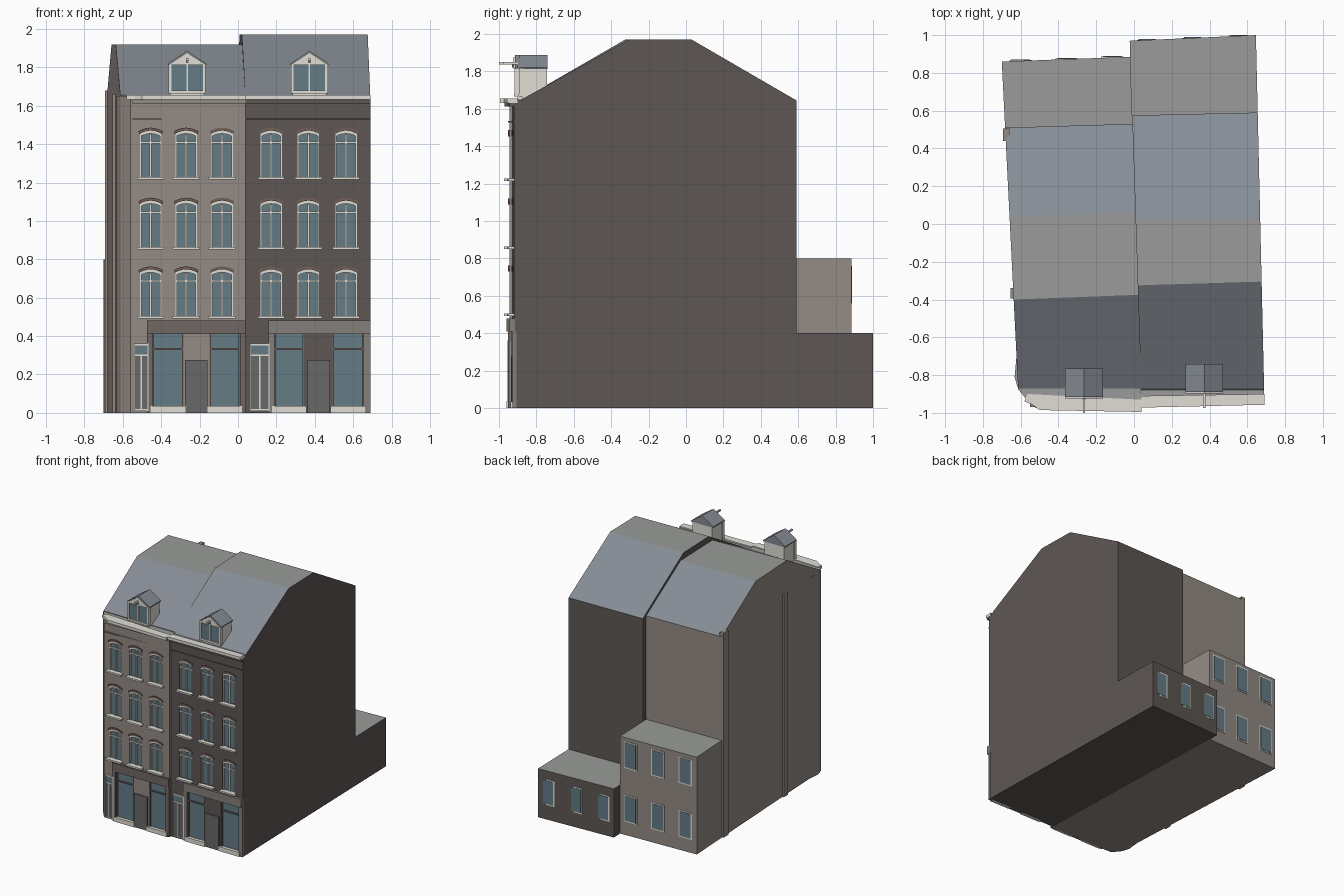
import bpy, bmesh, math
from mathutils import Vector

if "Cube" in bpy.data.objects:
    bpy.data.objects.remove(bpy.data.objects["Cube"])

COL = dict(light=(0.30, 0.26, 0.235), dark=(0.11, 0.095, 0.09), cream=(0.75, 0.73, 0.67),
           glass=(0.13, 0.20, 0.24), slate=(0.24, 0.265, 0.30), flat=(0.32, 0.33, 0.32),
           brown=(0.16, 0.135, 0.125), taupe=(0.23, 0.21, 0.195), door=(0.14, 0.14, 0.14),
           arch=(0.17, 0.11, 0.095))
MATS = {}
for k, c in COL.items():
    MATS[k] = bpy.data.materials.new(k)
    MATS[k].diffuse_color = (*c, 1)
parts = {}


def loft(name, A, B, mat):
    """Solid between two matching polygons, gathered into the named part."""
    bm, _ = parts.setdefault(name, (bmesh.new(), mat))
    a = [bm.verts.new(p) for p in A]
    b = [bm.verts.new(p) for p in B]
    n = len(a)
    fs = [bm.faces.new(a), bm.faces.new(b[::-1])]
    fs += [bm.faces.new((a[i], b[i], b[(i + 1) % n], a[(i + 1) % n])) for i in range(n)]
    bmesh.ops.recalc_face_normals(bm, faces=fs)


def prism(name, pts, z0, z1, mat):
    loft(name, [(x, y, z0) for x, y in pts], [(x, y, z1) for x, y in pts], mat)


def plate(name, pts, y0, y1, mat):
    loft(name, [(x, y0, z) for x, z in pts], [(x, y1, z) for x, z in pts], mat)


def box(name, x0, x1, y0, y1, z0, z1, mat):
    prism(name, [(x0, y0), (x1, y0), (x1, y1), (x0, y1)], z0, z1, mat)


def finish(name):
    bm, mat = parts[name]
    names = mat if isinstance(mat, tuple) else (mat,)
    me = bpy.data.meshes.new(name)
    for m in names:
        me.materials.append(MATS[m])
    if len(names) == 3:                      # wall, slope, flat top
        bm.normal_update()
        for f in bm.faces:
            f.material_index = 2 if f.normal.z > 0.95 else 1 if f.normal.z > 0.3 else 0
    bm.to_mesh(me)
    bm.free()
    ob = bpy.data.objects.new(name, me)
    bpy.context.collection.objects.link(ob)
    return ob


# Slanting side walls and facade line
def xl(y): return -0.622 - 0.05 * (y + 0.7)
def xm(y): return 0.04 - 0.033 * (y + 0.93)
def xr(y): return 0.69 - 0.0232 * (y + 0.92)
def yf(x): return -0.945 if x < 0.04 else -0.93 + 0.015 * (x - 0.04)


# Main walls, rear extensions and roofs
LM, RM = ('light', 'slate', 'flat'), ('dark', 'slate', 'flat')
prism('left_walls', [(0.04, -0.945), (-0.56, -0.94), (-0.613, -0.875), (-0.632, -0.81), (-0.622, -0.70),
                     (xl(0.51), 0.51), (xm(0.53), 0.53)], 0, 1.65, LM)
prism('right_walls', [(0.04, -0.93), (0.69, -0.92), (xr(0.59), 0.59), (xm(0.575), 0.575)], 0, 1.645, RM)
prism('left_extension', [(xl(0.5), 0.5), (xl(0.86), 0.86), (xm(0.885), 0.885), (xm(0.5), 0.5)], 0, 0.80, LM)
prism('right_extension', [(xm(0.56), 0.56), (xm(0.97), 0.97), (xr(1.0), 1.0), (xr(0.56), 0.56)], 0, 0.40, RM)
zl, zr = (1.64, 1.655, 1.92, 1.92, 1.65), (1.62, 1.655, 1.97, 1.97, 1.645)
loft('left_roof', [(xl(y), y, z) for y, z in zip((-0.87, -0.87, -0.40, 0.035, 0.51), zl)],
     [(xm(y), y, z) for y, z in zip((-0.87, -0.87, -0.375, 0.06, 0.53), zl)], LM)
loft('right_roof', [(xm(y), y, z) for y, z in zip((-0.90, -0.87, -0.325, 0.02, 0.575), zr)],
     [(xr(y), y, z) for y, z in zip((-0.90, -0.87, -0.305, 0.03, 0.59), zr)], RM)
# Side wall piers
box('side_piers', -0.653, -0.62, -0.395, -0.34, 0, 1.66, 'light')
box('side_piers', -0.694, -0.66, 0.44, 0.505, 0, 1.68, 'light')

# Cornices, fascia bands and string courses
prism('cornice', [(0.04, -0.995), (-0.50, -0.985), (-0.54, -0.955), (-0.58, -0.94), (-0.565, -0.90),
                  (0.04, -0.93)], 1.632, 1.655, 'cream')
prism('cornice', [(0.04, -0.972), (0.69, -0.957), (0.69, -0.90), (0.04, -0.91)], 1.632, 1.655, 'cream')
for side, x0, x1, m in (('left', -0.55, 0.04, 'light'), ('right', 0.0401, 0.69, 'dark')):
    for z0, z1, d in ((1.612, 1.632, 0.025), (1.528, 1.536, 0.008)):
        prism(side + '_bands', [(x0, yf(x0) - d), (x1, yf(x1) - d), (x1, yf(x1) + 0.01), (x0, yf(x0) + 0.01)],
              z0, z1, m)


def arc(x, w, zs, rise, n=8):
    """Shallow arc from right to left."""
    return [(x + w * math.cos(math.pi * i / n), zs + rise * (1 - math.cos(math.pi * i / n) ** 2))
            for i in range(n + 1)]


# Upper windows with arched heads
def window(side, x, z):
    y, w, zs = yf(x), 0.056, z + 0.225
    opening = [(x - w, z), (x + w, z)] + arc(x, w, zs, 0.018)
    plate(side + '_cutter', opening, y - 0.03, y + 0.022, 'light' if side == 'left' else 'dark')
    plate('window_glass', opening, y + 0.015, y + 0.03, 'glass')
    plate('window_frames', arc(x, w, zs, 0.018) + arc(x, w, zs - 0.014, 0.016)[::-1], y + 0.002, y + 0.018, 'cream')
    plate('brick_arches', arc(x, w + 0.008, zs + 0.014, 0.019) + arc(x, w + 0.004, zs, 0.018)[::-1],
          y - 0.006, y + 0.005, 'arch')
    for a, b in ((-w, -w + 0.007), (-0.005, 0.005), (w - 0.007, w)):
        box('window_frames', x + a, x + b, y + 0.005, y + 0.018, z, zs, 'cream')
    box('window_frames', x - w, x + w, y + 0.004, y + 0.018, z + 0.176, z + 0.186, 'cream')
    box('window_sills', x - 0.07, x + 0.07, y - 0.028, y + 0.018, z - 0.013, z, 'cream')


for z in (0.505, 0.863, 1.228):
    for x in (-0.455, -0.27, -0.083):
        window('left', x, z)
    for x in (0.173, 0.367, 0.563):
        window('right', x, z)


# Ground floor: shop windows, shop door, house door
def shopfront(side, panes, shop, house, beam, beam_mat, pier_mat):
    wall = 'light' if side == 'left' else 'dark'
    for x0, x1 in panes:
        y = yf(x0)
        box(side + '_cutter', x0, x1, y - 0.03, y + 0.022, 0.035, 0.41, wall)
        box('shop_glass', x0, x1, y + 0.012, y + 0.03, 0.035, 0.41, 'glass')
        box('shop_frames', x0, x1, y + 0.003, y + 0.016, 0.328, 0.338, pier_mat)
        for a in (x0, x1 - 0.008):
            box('shop_frames', a, a + 0.008, y + 0.003, y + 0.016, 0.035, 0.41, pier_mat)
        box('shop_plinths', x0 - 0.012, x1 + 0.012, y - 0.014, y + 0.015, 0, 0.036, 'cream')
    x0, x1 = shop
    box(side + '_shop_door', x0, x1, yf(x0) - 0.008, yf(x0) + 0.02, 0, 0.275, 'door')
    x0, x1 = beam
    box(side + '_shop_beam', x0, x1, yf(x0) - 0.016, yf(x0) + 0.015, 0.41, 0.48, beam_mat)
    for a, b in ((x0, panes[0][0]), (panes[1][1], x1)):
        box(side + '_shop_piers', a, b, yf(a) - 0.008, yf(a) + 0.015, 0.0, 0.41, pier_mat)
    x0, x1 = house
    y, c = yf(x0), (x0 + x1) / 2
    box('house_doors', x0, x1, y - 0.004, y + 0.03, 0.01, 0.30, 'door')
    box('house_door_lights', x0, x1, y - 0.004, y + 0.03, 0.305, 0.355, 'glass')
    for a, b in ((x0, x0 + 0.007), (c - 0.004, c + 0.004), (x1 - 0.007, x1)):
        box('house_door_frames', a, b, y - 0.01, y + 0.03, 0.01, 0.30 if a > x0 and b < x1 else 0.36, 'cream')
    for z in (0.01, 0.296, 0.352):
        box('house_door_frames', x0, x1, y - 0.01, y + 0.03, z, z + 0.009, 'cream')


shopfront('left', ((-0.445, -0.285), (-0.148, 0.01)), (-0.277, -0.16), (-0.543, -0.465), (-0.473, 0.04),
          'brown', 'brown')
shopfront('right', ((0.19, 0.345), (0.493, 0.655)), (0.362, 0.478), (0.062, 0.165), (0.1601, 0.69),
          'taupe', 'taupe')

# Dormers with pediment and hoist beam
for c, y in ((-0.265, -0.915), (0.372, -0.89)):
    box('dormer_bodies', c - 0.088, c + 0.088, y + 0.012, y + 0.148, 1.645, 1.82, 'cream')
    box('dormer_glass', c - 0.082, c + 0.082, y + 0.004, y + 0.02, 1.68, 1.812, 'glass')
    for a, b in ((-0.096, -0.082), (-0.004, 0.004), (0.082, 0.096)):
        box('dormer_frames', c + a, c + b, y - 0.003, y + 0.02, 1.67, 1.815, 'cream')
    box('dormer_frames', c - 0.096, c + 0.096, y - 0.005, y + 0.02, 1.665, 1.68, 'cream')
    plate('dormer_pediments', [(c - 0.1, 1.812), (c + 0.1, 1.812), (c, 1.878)], y - 0.008, y + 0.02, 'cream')
    plate('dormer_roofs', [(c - 0.1, 1.812), (c + 0.1, 1.812), (c + 0.1, 1.82), (c, 1.887), (c - 0.1, 1.82)],
          y, y + 0.15, 'slate')
    box('hoist_beams', c - 0.006, c + 0.006, y - 0.085, y, 1.836, 1.85, 'cream')
    box('hoist_hooks', c - 0.007, c + 0.007, y - 0.014, y, 1.822, 1.836, 'door')


# Rear windows on the extensions
def rear_window(x, y, w, z0, z1):
    box('rear_frames', x - w, x + w, y - 0.03, y + 0.004, z0, z1, 'cream')
    box('rear_glass', x - w + 0.01, x + w - 0.01, y - 0.03, y + 0.007, z0 + 0.01, z1 - 0.01, 'glass')


for x in (0.07, 0.31, 0.555):
    rear_window(x, 0.97 + 0.03 * (x + 0.024) / 0.67 - 0.003, 0.055, 0.12, 0.33)
for x in (-0.6, -0.355, -0.115):
    for z in (0.11, 0.55):
        rear_window(x, 0.86 + 0.025 * (x + 0.70) / 0.68, 0.06, z, z + 0.22)

# Make the objects, then cut the window recesses
obs = {n: finish(n) for n in list(parts)}
for side in ('left', 'right'):
    cutter, wall = obs[side + '_cutter'], obs[side + '_walls']
    cutter.hide_render = True
    mod = wall.modifiers.new('recesses', 'BOOLEAN')
    mod.operation, mod.object, mod.solver = 'DIFFERENCE', cutter, 'EXACT'
    bpy.context.view_layer.objects.active = wall
    bpy.ops.object.modifier_apply(modifier=mod.name)
    bpy.data.objects.remove(cutter)

for m in bpy.data.materials:
    if m.users and not m.is_grease_pencil:
        m.use_nodes = True
        m.node_tree.nodes["Principled BSDF"].inputs["Base Color"].default_value = m.diffuse_color
